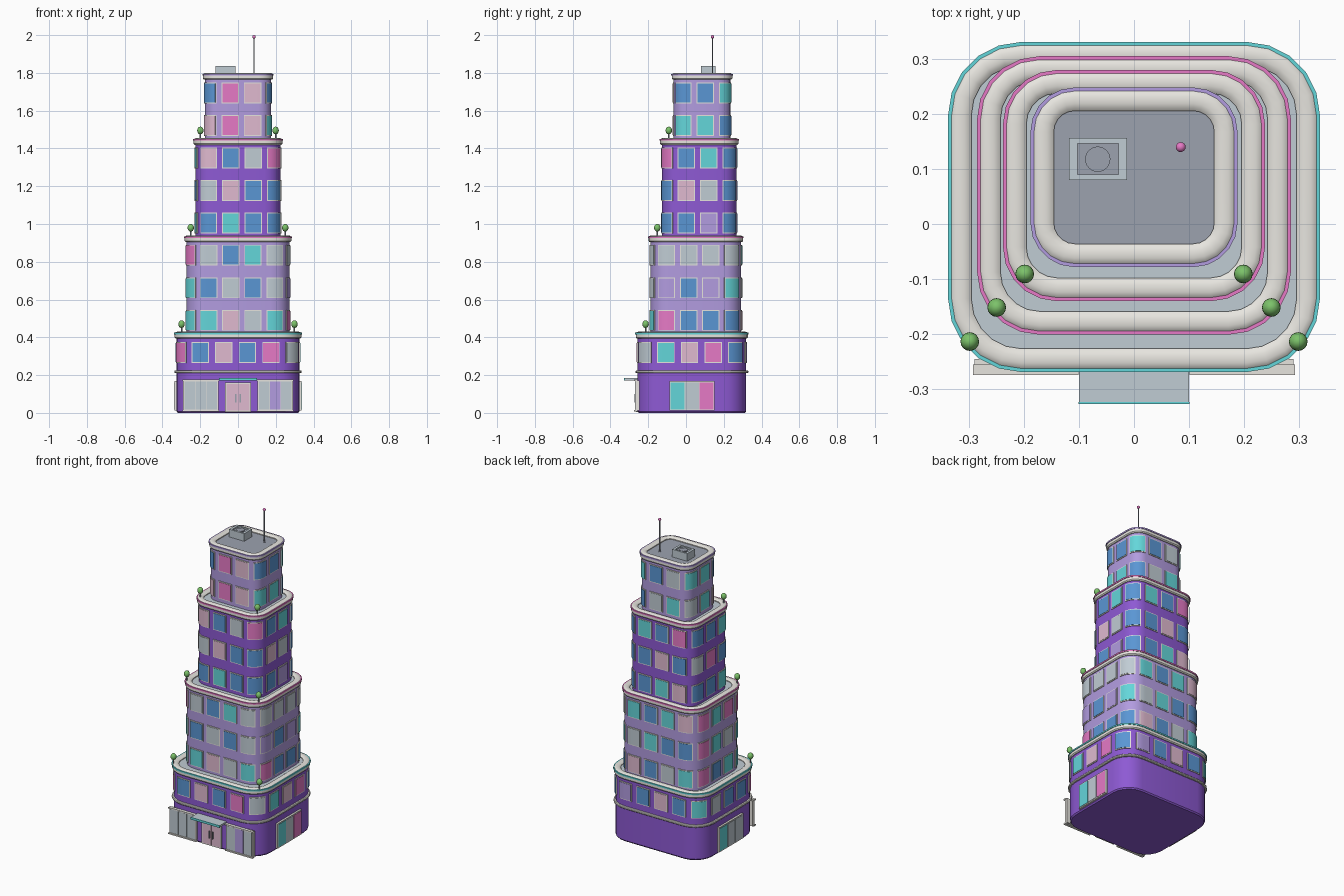
import bpy, bmesh, math
from mathutils import Matrix, Vector

if "Cube" in bpy.data.objects:
    bpy.data.objects.remove(bpy.data.objects["Cube"])


def lin(c):
    return tuple((v / 12.92 if v <= 0.04045 else ((v + 0.055) / 1.055) ** 2.4) for v in c) + (1,)


def mat(name, h):
    m = bpy.data.materials.new(name)
    m.diffuse_color = lin([int(h[i:i + 2], 16) / 255 for i in (0, 2, 4)])
    m.use_nodes = True
    m.node_tree.nodes["Principled BSDF"].inputs["Base Color"].default_value = m.diffuse_color
    return m


M = {k: mat(n, h) for k, n, h in [
    ("V", "deep_purple", "8E5AD4"), ("L", "lavender", "B29CE0"), ("C", "cream", "EAE8E2"),
    ("T", "teal", "64D6DA"), ("P", "pink", "E67AC6"), ("B", "blue", "5A96D4"),
    ("G", "pale_grey", "C0CCD4"), ("S", "pale_pink", "E0BAD0"),
    ("R", "roof_grey", "9CA2AF"), ("E", "leaf_green", "7CC26A")]}


def finish(name, bm, keys, smooth=True):
    bmesh.ops.recalc_face_normals(bm, faces=bm.faces)
    me = bpy.data.meshes.new(name)
    bm.to_mesh(me)
    bm.free()
    for k in keys:
        me.materials.append(M[k])
    ob = bpy.data.objects.new(name, me)
    bpy.context.collection.objects.link(ob)
    if smooth:
        bpy.ops.object.select_all(action='DESELECT')
        ob.select_set(True)
        bpy.context.view_layer.objects.active = ob
        bpy.ops.object.shade_smooth_by_angle(angle=math.radians(35))
    return ob


def outline(hx, hy, r, cy, seg=5):
    """Rounded rectangle, counter-clockwise."""
    pts = []
    for q, (sx, sy) in enumerate([(1, -1), (1, 1), (-1, 1), (-1, -1)]):
        for i in range(seg + 1):
            a = math.radians(90) * (q - 1 + i / seg)
            pts.append((sx * (hx - r) + r * math.cos(a), cy + sy * (hy - r) + r * math.sin(a)))
    return pts


def loft(name, key, shape, profile, closed=False):
    """Stack rounded rectangles along an (offset, z) profile."""
    hx, hy, r, cy = shape
    bm = bmesh.new()
    rings = [[bm.verts.new((x, y, z)) for x, y in outline(hx + o, hy + o, r + o, cy)]
             for o, z in profile]
    n = len(rings[0])
    for j in range(len(rings) if closed else len(rings) - 1):
        a, b = rings[j], rings[(j + 1) % len(rings)]
        for i in range(n):
            bm.faces.new((a[i], a[(i + 1) % n], b[(i + 1) % n], b[i]))
    if not closed:
        bm.faces.new(rings[0])
        bm.faces.new(rings[-1])
    return finish(name, bm, [key])


def add_box(bm, lo, hi, idx=0, frame=Matrix.Identity(4)):
    lo, hi = Vector(lo), Vector(hi)
    m = frame @ Matrix.Translation((lo + hi) / 2) @ Matrix.Diagonal((*(hi - lo), 1))
    vs = bmesh.ops.create_cube(bm, size=1, matrix=m)["verts"]
    for f in {f for v in vs for f in v.link_faces}:
        f.material_index = idx


def box(name, key, lo, hi):
    bm = bmesh.new()
    add_box(bm, lo, hi)
    return finish(name, bm, [key], False)


def rod(name, key, x, y, z0, z1, r, seg=10):
    bm = bmesh.new()
    bmesh.ops.create_cone(bm, cap_ends=True, segments=seg, radius1=r, radius2=r, depth=z1 - z0,
                          matrix=Matrix.Translation((x, y, (z0 + z1) / 2)))
    return finish(name, bm, [key])


def ball(name, key, x, y, z, r, tall=1):
    bm = bmesh.new()
    bmesh.ops.create_uvsphere(bm, u_segments=16, v_segments=10, radius=r,
                              matrix=Matrix.Translation((x, y, z)) @ Matrix.Diagonal((1, 1, tall, 1)))
    return finish(name, bm, [key])


def walk(shape, s):
    """Point and facing angle at distance s along the wall, from the front middle."""
    hx, hy, r, cy = shape
    arc = r * math.pi / 2
    w, d = 2 * (hx - r), 2 * (hy - r)
    s = (s + w / 2) % (2 * (w + d) + 4 * arc)
    p, a = Vector((-w / 2, cy - hy)), -math.pi / 2
    for length in (w, d, w, d):
        t = Vector((-math.sin(a), math.cos(a)))
        if s <= length:
            return p + t * s, a
        p, s = p + t * length, s - length
        c = p - r * Vector((math.cos(a), math.sin(a)))
        step = min(s, arc) / r
        p = c + r * Vector((math.cos(a + step), math.sin(a + step)))
        if s <= arc:
            return p, a + step
        s, a = s - arc, a + math.pi / 2
    return p, a


def add_slab(bm, shape, s, half, z0, z1, out, idx, cols=6):
    """Thin plate that bends with the wall."""
    rows = []
    for i in range(cols + 1):
        p, a = walk(shape, s + half * (2 * i / cols - 1))
        n = Vector((math.cos(a), math.sin(a)))
        rows.append([bm.verts.new((*(p + n * o), z))
                     for o, z in ((-.004, z0), (out, z0), (out, z1), (-.004, z1))])
    faces = [bm.faces.new(rows[0]), bm.faces.new(rows[-1])]
    for a, b in zip(rows, rows[1:]):
        faces += [bm.faces.new((a[j], a[(j + 1) % 4], b[(j + 1) % 4], b[j])) for j in range(4)]
    for f in faces:
        f.material_index = idx


PANES = "CTPBGSL"


def windows(name, shape, first, rows):
    """Framed windows spaced evenly round the wall; rows hold (centre z, pane colours)."""
    hx, hy, r, cy = shape
    total = 4 * (hx + hy) - 8 * r + 2 * math.pi * r
    bm = bmesh.new()
    for z, codes in rows:
        for k, code in enumerate(codes):
            s = first + k * total / len(codes)
            add_slab(bm, shape, s, .046, z - .055, z + .055, .004, 0)
            add_slab(bm, shape, s, .041, z - .05, z + .05, .006, PANES.index(code))
    finish(name, bm, PANES)


# Storeys: shape, base, top, wall colour, trim colour, first window, window rows
base = (.325, .287, .12, .031)
TIERS = [
    ("lower", base, .215, .43, "V", "T", .05, [(.32, "BPGTSPBLBSBTGBBPBS")]),
    ("second", (.272, .240, .10, .052), .40, .94, "L", "P", -.038,
     [(.835, "BTGGGGGTBTSPTPPG"), (.662, "GBGLBLTGTBBPTGTB"), (.49, "SGTPBBBSBGTPBTTT")]),
    ("third", (.225, .197, .085, .070), .91, 1.455, "V", "P", -.038,
     [(1.35, "BGPBTBTBPBBTS"), (1.178, "SBBSGBBSBGPBG"), (1.005, "TBBBLBBTSBBTB")]),
    ("top", (.175, .150, .067, .085), 1.43, 1.80, "L", "L", -.042,
     [(1.693, "PSBBTBGTTB"), (1.521, "PSTTBGTGTS")]),
]
for name, shp, z0, z1, wall, trim, first, rows in TIERS:
    roof = z1 - .012
    loft(name + "_walls", wall, shp, [(0, z0), (0, roof - .012)])
    loft(name + "_roof", "R" if name == "top" else "G", shp, [(-.01, roof - .01), (-.01, roof)])
    loft(name + "_parapet", "C", shp,
         [(-.02, z1 - .036), (.005, z1 - .036), (.010, z1 - .03), (.010, z1 - .008), (.005, z1 - .003),
          (-.003, z1), (-.016, z1), (-.024, z1 - .003), (-.029, z1 - .007), (-.029, z1 - .03)], True)
    loft(name + "_trim", trim, shp,
         [(.005, z1 - .014), (.0135, z1 - .014), (.0135, z1 - .005), (.005, z1 - .005)], True)
    windows(name + "_windows", shp, first, rows)

# Ground floor and ledge
loft("ground_floor", "V", base, [(-.006, 0), (0, .008), (0, .216)])
loft("ground_ledge", "C", base,
     [(-.02, .21), (.008, .21), (.012, .214), (.012, .221), (.008, .225), (-.02, .225)], True)


def shopfront(name, width, depth, zlo, zhi, codes, frame):
    """Framed glazing split into equal panes; local x points out of the wall."""
    bm = bmesh.new()
    add_box(bm, (-.01, -width / 2, zlo), (depth, width / 2, zhi), 0, frame)
    w = (width - .012) / len(codes)
    for i, c in enumerate(codes):
        y = -width / 2 + .006 + i * w
        add_box(bm, (0, y + .001, zlo + .007), (depth + .002, y + w - .001, zhi - .007),
                PANES.index(c), frame)
    finish(name, bm, PANES, False)


def facing(x, y, deg):
    return Matrix.Translation((x, y, 0)) @ Matrix.Rotation(math.radians(deg), 4, 'Z')


front_y = base[3] - base[1]
shopfront("left_shopfront", .187, .012, .012, .172, "GGG", facing(-.197, front_y, -90))
shopfront("right_shopfront", .187, .012, .012, .172, "GLG", facing(.197, front_y, -90))
shopfront("right_side_shopfront", .24, .012, .012, .168, "TGP", facing(.325, .032, 0))
shopfront("left_side_shopfront", .24, .012, .012, .168, "TGG", facing(-.325, .032, 180))
shopfront("entrance_doors", .136, .008, .006, .16, "SS", facing(0, front_y, -90))
for s, side in ((-1, "left"), (1, "right")):
    # Shop sill, lintel and door handle
    for part, z in (("sill", .008), ("lintel", .168)):
        box(f"{side}_shop_{part}", "C", (s * .197 - .096, front_y - .019, z),
            (s * .197 + .096, front_y, z + .008))
    box(side + "_door_handle", "R", (s * .012 - .003, front_y - .017, .055),
        (s * .012 + .003, front_y - .009, .1))
    # Terrace bushes on short stems
    for x, y, z in ((.299, -.214, .43), (.25, -.152, .94), (.199, -.091, 1.455)):
        rod(side + "_bush_stem", "R", s * x, y, z - .022, z + .03, .004, 8)
        ball(side + "_bush", "E", s * x, y, z + .04, .017, 1.2)

# Entrance canopy
box("canopy", "G", (-.1, -.324, .172), (.1, front_y, .184))
box("canopy_edge", "T", (-.101, -.328, .171), (.101, -.324, .185))

# Rooftop cooling unit: open-topped box with a round fan
box("cooling_unit", "G", (-.118, .08, 1.775), (-.013, .157, 1.824))
for i, (lo, hi) in enumerate([((-.118, .08), (-.013, .09)), ((-.118, .147), (-.013, .157)),
                              ((-.118, .09), (-.103, .147)), ((-.028, .09), (-.013, .147))]):
    box(f"cooling_unit_rim_{i}", "G", (*lo, 1.824), (*hi, 1.836))
box("cooling_unit_grille", "R", (-.103, .09, 1.823), (-.028, .147, 1.827))
rod("cooling_fan", "R", -.066, .118, 1.825, 1.833, .023, 24)

# Antenna
rod("antenna_pole", "R", .085, .14, 1.775, 1.985, .0035)
rod("antenna_foot", "R", .085, .14, 1.775, 1.79, .008)
ball("antenna_tip", "P", .085, .14, 1.991, .009)
